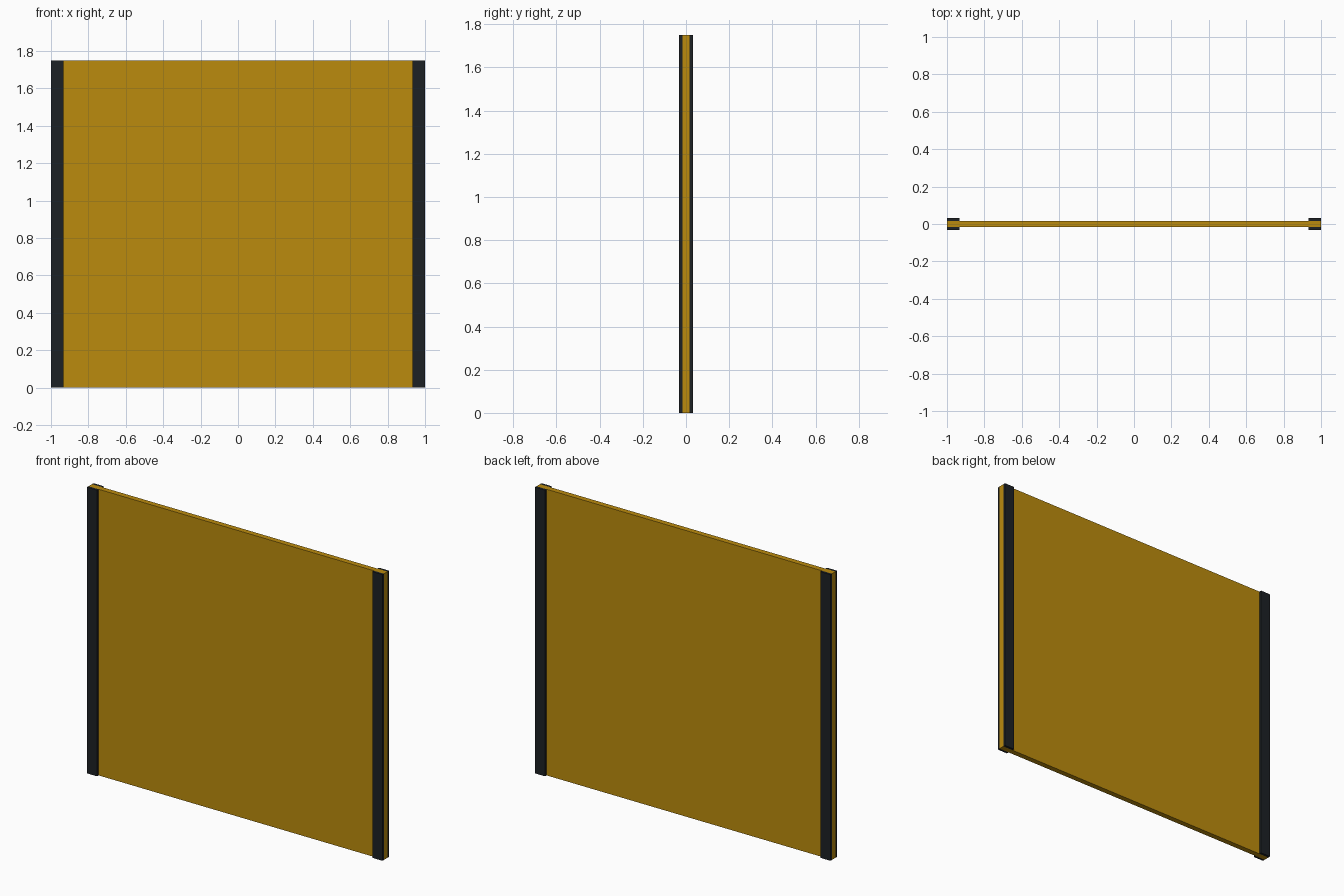
import bpy

if "Cube" in bpy.data.objects:
    bpy.data.objects.remove(bpy.data.objects["Cube"])


def material(name, color):
    m = bpy.data.materials.new(name)
    m.diffuse_color = color
    m.use_nodes = True
    m.node_tree.nodes["Principled BSDF"].inputs["Base Color"].default_value = m.diffuse_color
    return m


def box(name, x, y, z, mat):
    """Box from (min, max) ranges on each axis."""
    bpy.ops.mesh.primitive_cube_add(
        size=1, location=[(a + b) / 2 for a, b in (x, y, z)])
    ob = bpy.context.object
    ob.name = name
    ob.scale = [b - a for a, b in (x, y, z)]
    bpy.ops.object.transform_apply(location=False, rotation=False, scale=True)
    ob.data.materials.append(mat)
    return ob


gold = material("ochre", (0.50, 0.26, 0.004, 1))
dark = material("dark_trim", (0.012, 0.015, 0.018, 1))

HEIGHT = 1.75
PANEL = 0.017   # half thickness of the panel
TRIM = 0.032    # half thickness over the trim strips
TRIM_W = 0.068

# Main board
box("panel", (-1, 1), (-PANEL, PANEL), (0, HEIGHT), gold)

# Vertical trim strips on both faces at both ends
for side, x in (("left", (-1, -1 + TRIM_W)), ("right", (1 - TRIM_W, 1))):
    for face, y in (("front", (-TRIM, -PANEL)), ("back", (PANEL, TRIM))):
        box(f"{face}_{side}_trim", x, y, (0, HEIGHT), dark)
